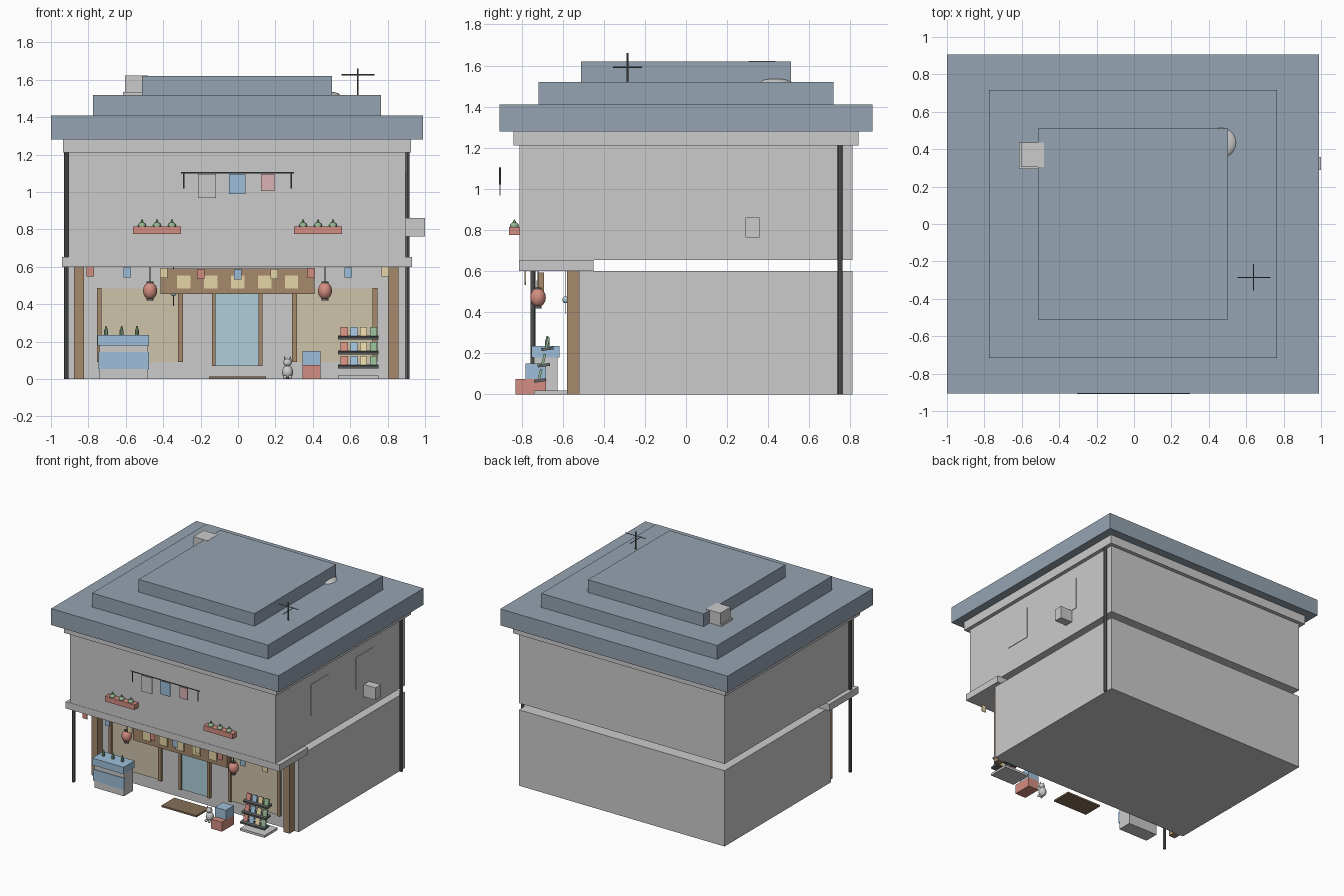
import bpy
from math import radians, pi
from mathutils import Vector


def material(name, rgb):
    m = bpy.data.materials.new(name)
    m.diffuse_color = (*rgb, 1)
    return m


ROOF = material("slate", (0.30, 0.37, 0.44))
WOOD = material("wood", (0.38, 0.25, 0.15))
DARKWOOD = material("dark wood", (0.24, 0.16, 0.10))
TAN = material("warm glass", (0.62, 0.55, 0.40))
GLASS = material("door glass", (0.42, 0.62, 0.70))
METAL = material("dark metal", (0.12, 0.13, 0.13))
RED = material("red", (0.65, 0.27, 0.22))
BLUE = material("blue", (0.34, 0.52, 0.70))
YELLOW = material("yellow", (0.78, 0.66, 0.38))
GREEN = material("green", (0.30, 0.48, 0.30))
PINK = material("pink", (0.70, 0.45, 0.46))


def finish(obj, name, mat):
    obj.name = name
    if mat:
        obj.data.materials.append(mat)
    return obj


def box(name, x, y, z, mat=None, rx=0):
    """Box from (min, max) pairs, optionally tilted about x."""
    bpy.ops.mesh.primitive_cube_add(size=1, location=[(a + b) / 2 for a, b in (x, y, z)])
    o = bpy.context.object
    size = Vector([b - a for a, b in (x, y, z)])
    for v in o.data.vertices:
        v.co *= size
    o.rotation_euler.x = rx
    return finish(o, name, mat)


def rod(name, a, b, r, mat=None, sides=8, r2=None):
    """Cylinder or cone from point a to point b."""
    a, b = Vector(a), Vector(b)
    d = b - a
    bpy.ops.mesh.primitive_cone_add(vertices=sides, radius1=r, radius2=r if r2 is None else r2,
                                    depth=d.length, location=(a + b) / 2)
    o = bpy.context.object
    o.rotation_euler = d.to_track_quat('Z', 'Y').to_euler()
    return finish(o, name, mat)


def ball(name, p, r, mat=None, seg=12, rings=8):
    bpy.ops.mesh.primitive_uv_sphere_add(segments=seg, ring_count=rings, radius=1, location=p)
    o = bpy.context.object
    for v in o.data.vertices:
        v.co *= Vector(r)
    bpy.ops.object.shade_smooth_by_angle(angle=radians(50))
    return finish(o, name, mat)


# Building shell: recessed shop floor, overhanging upper floor, ledge, cornice
box("lower_wall", (-0.905, 0.895), (-0.52, 0.81), (0, 0.6))
box("upper_wall", (-0.905, 0.895), (-0.81, 0.81), (0.653, 1.22))
box("shop_ledge", (-0.94, 0.93), (-0.812, -0.45), (0.6, 0.653))
box("cornice", (-0.935, 0.925), (-0.84, 0.84), (1.21, 1.28))

# Stepped roof
for i, (hx, hy, z0, z1) in enumerate([(0.995, 0.907, 1.28, 1.41), (0.77, 0.717, 1.41, 1.52),
                                      (0.507, 0.51, 1.52, 1.62)]):
    box(f"roof_tier_{i + 1}", (-0.005 - hx, -0.005 + hx), (-hy, hy), (z0, z1), ROOF)

# Roof equipment
box("roof_tank", (-0.605, -0.48), (0.305, 0.435), (1.535, 1.622))
box("roof_tank_base", (-0.615, -0.50), (0.295, 0.435), (1.52, 1.535))
ball("roof_dish", (0.465, 0.435, 1.52), (0.08, 0.08, 0.018), None, 20, 8)
rod("antenna_mast", (0.64, -0.285, 1.52), (0.64, -0.285, 1.66), 0.005, METAL)
rod("antenna_bar_long", (0.553, -0.285, 1.627), (0.73, -0.285, 1.627), 0.003, METAL, 6)
rod("antenna_bar_short", (0.64, -0.355, 1.592), (0.64, -0.215, 1.592), 0.003, METAL, 6)

# Downpipes at opposite corners
for n, x, y in (("front", -0.917, -0.745), ("back", 0.905, 0.75)):
    rod(f"{n}_downpipe", (x, y, 0), (x, y, 1.215), 0.012, METAL)

# Side windows and wall unit
for i, y in enumerate((-0.26, 0.30)):
    box(f"side_window_{i + 1}", (0.89, 0.899), (y - 0.11, y + 0.11), (0.86, 1.11))
box("wall_unit", (0.895, 1.0), (0.29, 0.357), (0.763, 0.86))

# Shop front: corner posts, windows, door
for n, x in (("left", -0.85), ("right", 0.83)):
    box(f"{n}_post", (x - 0.027, x + 0.027), (-0.58, -0.52), (0, 0.6), WOOD)
for n, x0, x1 in (("left", -0.755, -0.295), ("right", 0.29, 0.745)):
    box(f"{n}_shop_window", (x0 + 0.01, x1 - 0.01), (-0.528, -0.515), (0.092, 0.485), TAN)
    for s, x in (("a", x0), ("b", x1 - 0.025)):
        box(f"{n}_window_frame_{s}", (x, x + 0.025), (-0.542, -0.515), (0.09, 0.487), WOOD)
box("door", (-0.125, 0.115), (-0.53, -0.515), (0.07, 0.46), GLASS)
for n, x in (("left", -0.14), ("right", 0.11)):
    box(f"{n}_door_frame", (x, x + 0.021), (-0.545, -0.515), (0.07, 0.46), WOOD)
box("door_mat", (-0.155, 0.15), (-0.735, -0.575), (0, 0.013), DARKWOOD)

# Sign board with blank tiles
box("sign_board", (-0.415, 0.41), (-0.72, -0.69), (0.455, 0.592), WOOD)
for i in range(5):
    x = -0.29 + i * 0.144
    box(f"sign_tile_{i + 1}", (x - 0.036, x + 0.036), (-0.728, -0.715), (0.485, 0.553), YELLOW)

# Bunting along the ledge, sagging slightly in the middle
for i in range(9):
    x = -0.79 + i * 0.197
    z = 0.60 - 0.015 * (1 - abs(i - 4) / 4)
    box(f"bunting_flag_{i + 1}", (x - 0.02, x + 0.02), (-0.785, -0.779), (z - 0.053, z),
        (RED, BLUE, YELLOW)[i % 3])

# Lanterns and wind chime
for n, x in (("left", -0.47), ("right", 0.465)):
    ball(f"{n}_lantern", (x, -0.72, 0.472), (0.038, 0.038, 0.047), RED)
    for z in (0.425, 0.515):
        rod(f"{n}_lantern_cap", (x, -0.72, z - 0.006), (x, -0.72, z + 0.006), 0.018, METAL, 12)
    rod(f"{n}_lantern_cord", (x, -0.72, 0.52), (x, -0.72, 0.6), 0.003, METAL, 6)
rod("chime_cord", (-0.345, -0.585, 0.39), (-0.345, -0.585, 0.6), 0.002, METAL, 6)
ball("chime_bell", (-0.345, -0.585, 0.46), (0.017, 0.017, 0.017), GLASS)

# Laundry rail with hanging cloths
rod("laundry_rail", (-0.305, -0.905, 1.102), (0.30, -0.905, 1.102), 0.004, METAL)
for n, x in (("left", -0.29), ("right", 0.285)):
    rod(f"{n}_rail_support", (x, -0.905, 1.02), (x, -0.905, 1.102), 0.004, METAL)
for i, (x, w, z, m) in enumerate([(-0.166, 0.097, 0.968, None), (-0.004, 0.088, 0.99, BLUE),
                                  (0.158, 0.072, 1.005, PINK)]):
    box(f"cloth_{i + 1}", (x - w / 2, x + w / 2), (-0.908, -0.902), (z, 1.095), m)

# Flower boxes
for n, x in (("left", -0.433), ("right", 0.428)):
    box(f"{n}_flower_box", (x - 0.128, x + 0.128), (-0.86, -0.81), (0.775, 0.815), RED)
    for dx in (-0.08, 0, 0.08):
        p = x + dx
        ball(f"{n}_plant", (p, -0.835, 0.82), (0.022, 0.022, 0.018), GREEN, 8, 6)
        rod(f"{n}_plant_tip", (p, -0.835, 0.825), (p, -0.835, 0.852), 0.014, GREEN, 6, 0.002)

# Drinks counter with striped front and bottles
box("counter_body", (-0.74, -0.48), (-0.74, -0.625), (0, 0.18))
box("counter_stripe", (-0.745, -0.477), (-0.746, -0.73), (0.055, 0.145), BLUE)
box("counter_top", (-0.75, -0.475), (-0.752, -0.615), (0.18, 0.235), BLUE)
for i, x in enumerate((-0.705, -0.622, -0.54)):
    rod(f"bottle_{i + 1}", (x, -0.675, 0.235), (x, -0.675, 0.262), 0.011, GREEN, 10)
    rod(f"bottle_neck_{i + 1}", (x, -0.675, 0.262), (x, -0.675, 0.284), 0.009, GREEN, 10, 0.004)

# Display rack: boards stepping back, with leaning goods
box("rack_base", (0.535, 0.75), (-0.74, -0.575), (0, 0.018))
for i, z in enumerate((0.068, 0.142, 0.222)):
    y = -0.71 + i * 0.018
    box(f"rack_board_{i + 1}", (0.535, 0.75), (y - 0.03, y + 0.03), (z - 0.007, z + 0.007), METAL,
        radians(8))
    for j, m in enumerate((RED, BLUE, YELLOW, GREEN)):
        x = 0.568 + j * 0.052
        box(f"rack_item_{i + 1}_{j + 1}", (x - 0.019, x + 0.019), (y - 0.006, y + 0.006),
            (z + 0.005, z + 0.055), m, radians(-14))

# Stacked crates
box("lower_crate", (0.345, 0.44), (-0.83, -0.68), (0, 0.075), RED)
box("upper_crate", (0.345, 0.44), (-0.78, -0.68), (0.075, 0.15), BLUE)

# Seated cat
ball("cat_body", (0.265, -0.73, 0.037), (0.03, 0.03, 0.037))
ball("cat_head", (0.265, -0.737, 0.088), (0.023, 0.022, 0.021))
for s in (-1, 1):
    rod("cat_ear", (0.265 + s * 0.013, -0.737, 0.1), (0.265 + s * 0.017, -0.737, 0.122), 0.008,
        None, 6, 0.001)
    ball("cat_paw", (0.265 + s * 0.014, -0.757, 0.01), (0.01, 0.012, 0.01))
